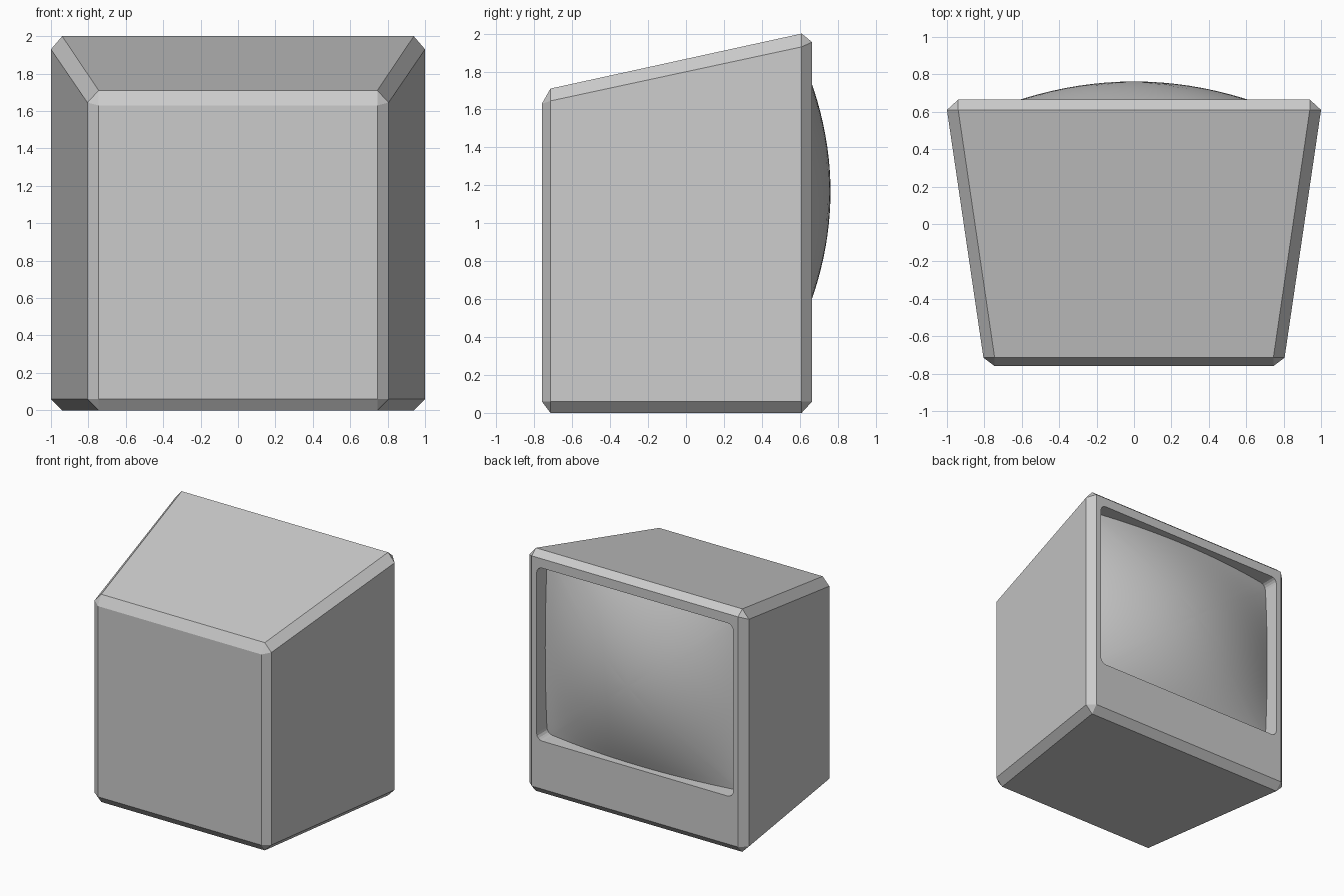
import bpy, bmesh, math

if "Cube" in bpy.data.objects:
    bpy.data.objects.remove(bpy.data.objects["Cube"])

grey = bpy.data.materials.new("plain grey")
grey.diffuse_color = (0.6, 0.6, 0.6, 1)
grey.use_nodes = True
grey.node_tree.nodes["Principled BSDF"].inputs["Base Color"].default_value = grey.diffuse_color

BACK = 0.665
HALF_W, HALF_H, MID_Z, RADIUS = 0.895, 0.712, 1.167, 0.05


def add_object(name, bm):
    bmesh.ops.recalc_face_normals(bm, faces=bm.faces[:])
    mesh = bpy.data.meshes.new(name)
    bm.to_mesh(mesh)
    bm.free()
    mesh.materials.append(grey)
    obj = bpy.data.objects.new(name, mesh)
    bpy.context.collection.objects.link(obj)
    return obj


def bulge(x, z):
    """Depth of the curved glass at a point."""
    u, v = x / HALF_W, (z - MID_Z) / HALF_H
    return 0.513 + 0.249 * (1 - 0.84 * u * u) * (1 - 0.62 * v * v)


def opening(side_cuts=16, arc_cuts=4):
    """Rounded rectangle with evenly divided sides, as (x, z offset) points."""
    pts = []
    cx, cz = HALF_W - RADIUS, HALF_H - RADIUS
    corners = [(cx, cz), (-cx, cz), (-cx, -cz), (cx, -cz)]
    for i, (x, z) in enumerate(corners):
        for k in range(arc_cuts + 1):
            a = math.pi / 2 * (i + k / arc_cuts)
            pts.append((x + RADIUS * math.cos(a), z + RADIUS * math.sin(a)))
        nx, nz = corners[(i + 1) % 4]
        x0, z0 = pts[-1]
        for k in range(1, side_cuts):
            t = k / side_cuts
            pts.append((x0 + (nx - x) * t, z0 + (nz - z) * t))
    return pts


def join_rings(bm, a, b):
    n = len(a)
    return [bm.faces.new((a[i], a[(i + 1) % n], b[(i + 1) % n], b[i])) for i in range(n)]


loop = opening()

# Cabinet: tapered, sloping-topped box with chamfered edges
bm = bmesh.new()
corner_points = [
    (1, 0.61, 0.06), (0.94, BACK, 0.06), (0.94, 0.61, 0),
    (1, 0.61, 1.93), (0.94, BACK, 1.955), (0.94, 0.61, 2),
    (0.805, -0.715, 0.06), (0.745, -0.76, 0.06), (0.745, -0.715, 0),
    (0.805, -0.715, 1.645), (0.745, -0.76, 1.63), (0.745, -0.715, 1.71),
]
for x, y, z in corner_points:
    for s in (1, -1):
        bm.verts.new((s * x, y, z))
bmesh.ops.convex_hull(bm, input=bm.verts[:])
bmesh.ops.dissolve_limit(bm, angle_limit=math.radians(4), verts=bm.verts[:], edges=bm.edges[:])

# Back panel with the screen opening cut out
back = max(bm.faces, key=lambda f: f.calc_center_median().y)
frame = list(back.edges)
bmesh.ops.delete(bm, geom=[back], context='FACES_ONLY')
rim = [bm.verts.new((x, BACK, MID_Z + z)) for x, z in loop]
frame += [bm.edges.new((rim[i], rim[(i + 1) % len(rim)])) for i in range(len(rim))]
bmesh.ops.triangle_fill(bm, edges=frame, use_beauty=True, normal=(0, 1, 0))

# Recess walls running in to meet the glass
inner = [bm.verts.new((x, bulge(x, MID_Z + z), MID_Z + z)) for x, z in loop]
join_rings(bm, rim, inner)
add_object("cabinet", bm)

# Screen: bulging glass made of concentric rings
bm = bmesh.new()
rings = []
for k in range(12, 0, -1):
    s = k / 12
    rings.append([bm.verts.new((x * s, bulge(x * s, MID_Z + z * s), MID_Z + z * s))
                  for x, z in loop])
for a, b in zip(rings, rings[1:]):
    join_rings(bm, a, b)
centre = bm.verts.new((0, bulge(0, MID_Z), MID_Z))
last = rings[-1]
for i in range(len(last)):
    bm.faces.new((last[i], last[(i + 1) % len(last)], centre))
for f in bm.faces:
    f.smooth = True
screen = add_object("screen", bm)

# Face the open glass outwards
if screen.data.polygons[0].normal.y < 0:
    screen.data.flip_normals()
